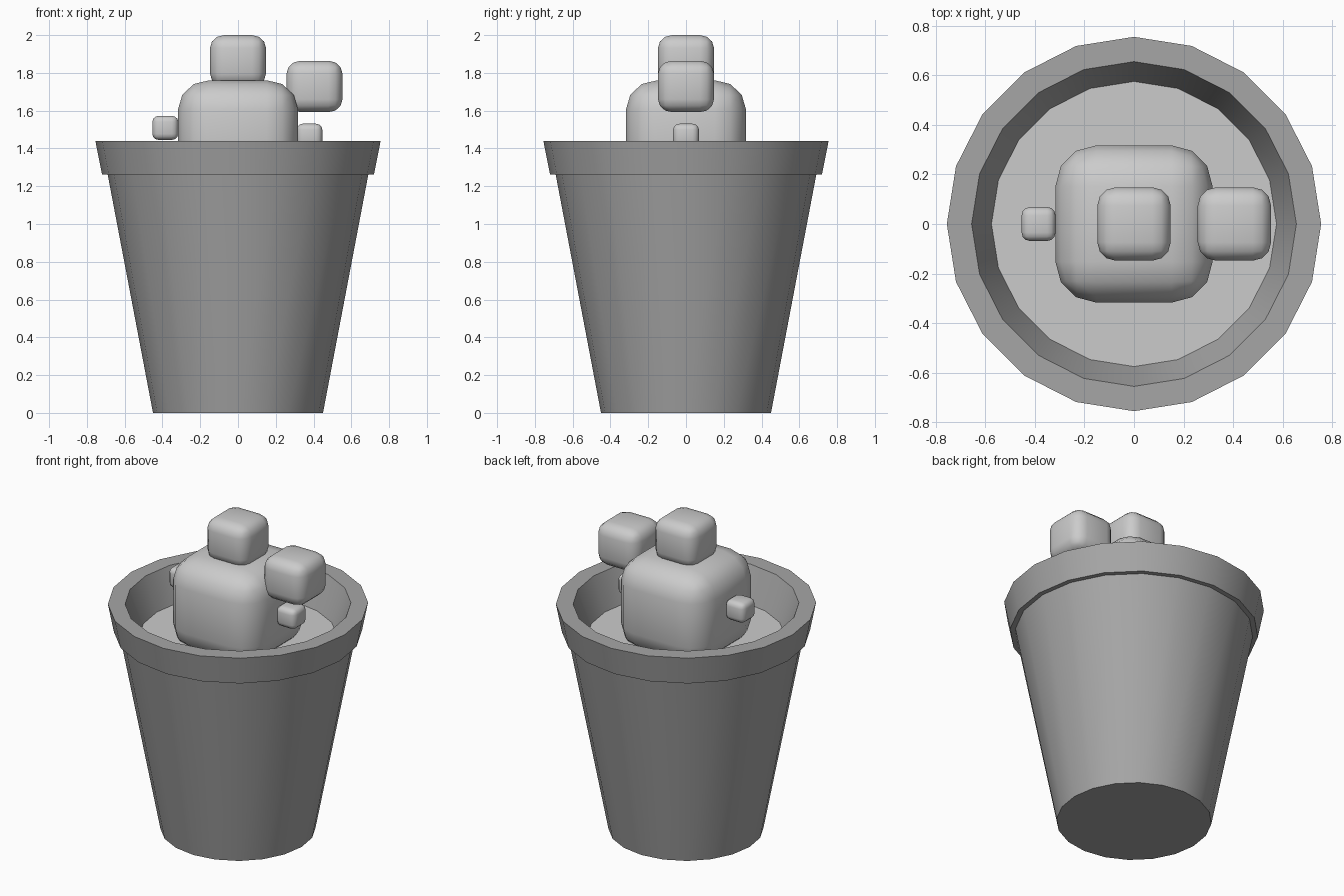
import bpy, bmesh, math

if "Cube" in bpy.data.objects:
    bpy.data.objects.remove(bpy.data.objects["Cube"])

SIDES = 20


def finish(name, bm, angle):
    bmesh.ops.recalc_face_normals(bm, faces=bm.faces[:])
    mesh = bpy.data.meshes.new(name)
    bm.to_mesh(mesh)
    bm.free()
    obj = bpy.data.objects.new(name, mesh)
    bpy.context.collection.objects.link(obj)
    bpy.ops.object.select_all(action='DESELECT')
    obj.select_set(True)
    bpy.context.view_layer.objects.active = obj
    bpy.ops.object.shade_smooth_by_angle(angle=math.radians(angle))
    return obj


def ring(bm, r, z):
    return [bm.verts.new((r * math.cos(a), r * math.sin(a), z))
            for a in (2 * math.pi * i / SIDES for i in range(SIDES))]


def lathe(name, profile):
    """Closed faceted solid of revolution, capped at both ends of the profile."""
    bm = bmesh.new()
    rings = [ring(bm, r, z) for r, z in profile]
    for a, b in zip(rings, rings[1:]):
        for i in range(SIDES):
            j = (i + 1) % SIDES
            bm.faces.new((a[i], a[j], b[j], b[i]))
    bm.faces.new(rings[0])
    bm.faces.new(rings[-1])
    return finish(name, bm, 30)


def block(name, center, width, height, round_ratio):
    """Rounded block with a square footprint."""
    bm = bmesh.new()
    bmesh.ops.create_cube(bm, size=1)
    bmesh.ops.bevel(bm, geom=bm.edges[:], offset=round_ratio, segments=3,
                    profile=0.5, affect='EDGES')
    bmesh.ops.scale(bm, vec=(width, width, height), verts=bm.verts)
    bmesh.ops.translate(bm, vec=center, verts=bm.verts)
    return finish(name, bm, 40)


# Tapered pot with overhanging rim; the end cap inside is the soil surface
pot = lathe("pot", [(0.45, 0), (0.69, 1.262), (0.72, 1.262), (0.755, 1.44),
                    (0.655, 1.44), (0.575, 1.23)])
clay = bpy.data.materials.new("dark_clay")
clay.diffuse_color = (0.38, 0.38, 0.38, 1)
clay.use_nodes = True
clay.node_tree.nodes["Principled BSDF"].inputs["Base Color"].default_value = clay.diffuse_color
soil = bpy.data.materials.new("soil")
soil.diffuse_color = (0.8, 0.8, 0.8, 1)
soil.use_nodes = True
soil.node_tree.nodes["Principled BSDF"].inputs["Base Color"].default_value = soil.diffuse_color
pot.data.materials.append(clay)
pot.data.materials.append(soil)
pot.data.polygons[-1].material_index = 1

# Rounded cactus blocks
block("body", (0, 0, 1.467), 0.634, 0.588, 0.26)
block("top_bud", (0, 0, 1.864), 0.296, 0.272, 0.25)
block("side_bud", (0.405, 0, 1.728), 0.296, 0.272, 0.25)
block("small_bud_left", (-0.385, 0, 1.509), 0.137, 0.128, 0.25)
block("small_bud_right", (0.378, 0, 1.467), 0.137, 0.128, 0.25)
